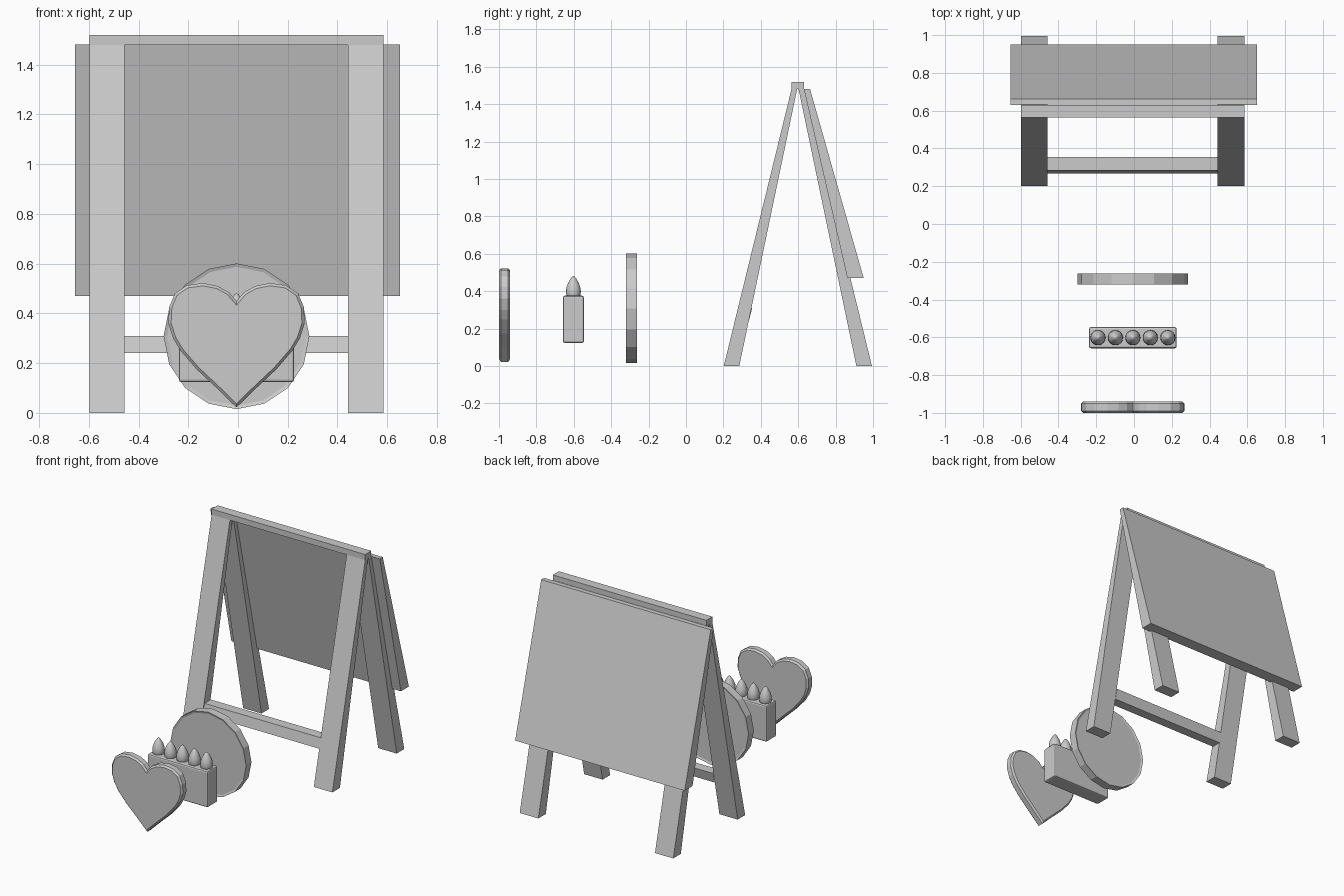
import bpy, bmesh, math

if "Cube" in bpy.data.objects:
    bpy.data.objects.remove(bpy.data.objects["Cube"])

CX = -0.006  # shared symmetry plane of all parts


def finish(name, bm, smooth=False):
    bmesh.ops.remove_doubles(bm, verts=bm.verts, dist=1e-5)
    bmesh.ops.recalc_face_normals(bm, faces=bm.faces)
    me = bpy.data.meshes.new(name)
    bm.to_mesh(me)
    bm.free()
    for p in me.polygons:
        p.use_smooth = smooth
    ob = bpy.data.objects.new(name, me)
    bpy.context.collection.objects.link(ob)
    return ob


def prism(name, points, start, depth):
    """Extrude a closed 3D outline along one direction."""
    bm = bmesh.new()
    face = bm.faces.new([bm.verts.new(p) for p in points])
    ext = bmesh.ops.extrude_face_region(bm, geom=[face], use_keep_orig=True)
    moved = [g for g in ext["geom"] if isinstance(g, bmesh.types.BMVert)]
    bmesh.ops.translate(bm, verts=moved, vec=depth)
    bmesh.ops.translate(bm, verts=bm.verts, vec=start)
    return finish(name, bm)


def side_slab(name, yz, x0, x1):
    return prism(name, [(0, y, z) for y, z in yz], (x0, 0, 0), (x1 - x0, 0, 0))


def bevel(ob, width, segments=1, angle=50):
    m = ob.modifiers.new("edge_bevel", "BEVEL")
    m.width, m.segments = width, segments
    m.limit_method = "ANGLE"
    m.angle_limit = math.radians(angle)


# A-frame: tapered legs leaning together under a top bar
APEX = 0.598


def leg_y(z, inner):
    t = z / 1.485
    return 0.285 + 0.31 * t if inner else 0.202 + 0.363 * t


front = [(leg_y(0, False), 0), (leg_y(0, True), 0),
         (leg_y(1.485, True), 1.485), (leg_y(1.485, False), 1.485)]
back = [(2 * APEX - y, z) for y, z in front]
for side, x0, x1 in (("left", -0.598, -0.457), ("right", 0.443, 0.586)):
    side_slab("front_leg_" + side, front, x0, x1)
    side_slab("back_leg_" + side, back, x0, x1)
side_slab("top_bar", [(0.563, 1.48), (0.63, 1.48), (0.63, 1.52), (0.563, 1.52)], -0.598, 0.586)

# Cross rail between the front legs
side_slab("cross_rail", [(0.268, 0.24), (0.336, 0.24), (0.354, 0.31), (0.284, 0.31)], -0.457, 0.443)

# Sign board on the back legs
side_slab("board", [(0.63, 1.482), (0.663, 1.482), (0.95, 0.47), (0.863, 0.47)], -0.655, 0.652)

# Round target with a narrow rim on both faces
bm = bmesh.new()
ring = [(0.293 * math.sin(i * math.tau / 16), 0, 0.293 * math.cos(i * math.tau / 16)) for i in range(16)]
disc = prism("round_target", ring, (CX, -0.32, 0.308), (0, 0.058, 0))
bm.free()
bm = bmesh.new()
bm.from_mesh(disc.data)
caps = [f for f in bm.faces if len(f.verts) == 16]
bmesh.ops.inset_individual(bm, faces=caps, thickness=0.014, depth=-0.005)
bm.to_mesh(disc.data)
bm.free()

# Box holding a row of pointed rounds
box = prism("box", [(-0.232, 0, 0.124), (0.232, 0, 0.124), (0.232, 0, 0.376), (-0.232, 0, 0.376)],
            (CX, -0.658, 0), (0, 0.112, 0))
bevel(box, 0.01, 2)

profile = [(0, 0.365), (0.036, 0.365), (0.038, 0.385), (0.04, 0.398), (0.037, 0.42),
           (0.029, 0.443), (0.017, 0.465), (0.007, 0.478), (0, 0.481)]
for i in range(5):
    bm = bmesh.new()
    vs = [bm.verts.new((r, 0, z)) for r, z in profile]
    es = [bm.edges.new(p) for p in zip(vs, vs[1:])]
    bmesh.ops.spin(bm, geom=vs + es, cent=(0, 0, 0), axis=(0, 0, 1), angle=math.tau, steps=16)
    bmesh.ops.translate(bm, verts=bm.verts, vec=(CX + (i - 2) * 0.0925, -0.602, 0))
    finish("pointed_round_%d" % (i + 1), bm, True)

# Heart plate, mirrored half outline from cleft to tip
half = [(0, 0.45), (0.03, 0.485), (0.075, 0.51), (0.135, 0.522), (0.2, 0.513), (0.248, 0.48),
        (0.271, 0.425), (0.274, 0.36), (0.255, 0.3), (0.225, 0.25), (0.16, 0.175), (0.08, 0.1), (0, 0.022)]
outline = half + [(-x, z) for x, z in half[-2:0:-1]]
heart = prism("heart_plate", [(x, 0, z) for x, z in outline], (CX, -1.0, 0), (0, 0.06, 0))
bm = bmesh.new()
bm.from_mesh(heart.data)
rim = [e for e in bm.edges if any(len(f.verts) > 4 for f in e.link_faces)]
bmesh.ops.bevel(bm, geom=rim, offset=0.011, segments=1, affect="EDGES", profile=0.5)
bm.to_mesh(heart.data)
bm.free()
